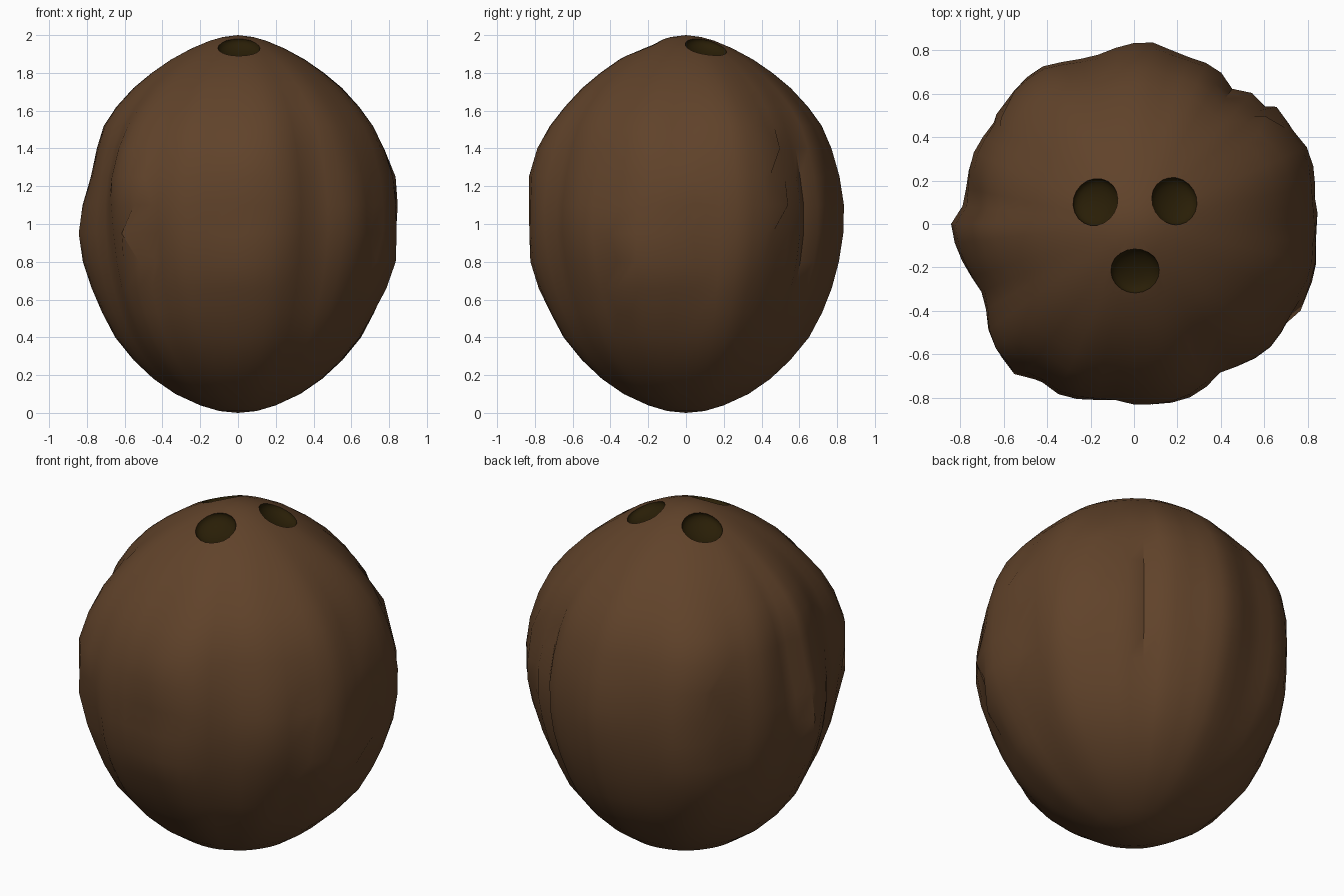
import bpy, bmesh, math
from mathutils import Vector, noise

if "Cube" in bpy.data.objects:
    bpy.data.objects.remove(bpy.data.objects["Cube"])


def material(name, rgb):
    m = bpy.data.materials.new(name)
    m.diffuse_color = (*rgb, 1)
    m.use_nodes = True
    m.node_tree.nodes["Principled BSDF"].inputs["Base Color"].default_value = m.diffuse_color
    return m


husk_brown = material("husk brown", (0.117, 0.055, 0.023))
eye_dark = material("eye dark brown", (0.022, 0.013, 0.002))


def lerp_table(table, t):
    for (a, ra), (b, rb) in zip(table, table[1:]):
        if a <= t <= b:
            return ra + (rb - ra) * (t - a) / (b - a)
    return table[-1][1]


# Side profile: height, radius
profile = [(0.01, 0.10), (0.04, 0.20), (0.10, 0.33), (0.18, 0.445), (0.28, 0.55),
           (0.40, 0.645), (0.53, 0.71), (0.66, 0.76), (0.80, 0.797), (0.95, 0.815),
           (1.10, 0.815), (1.25, 0.797), (1.40, 0.76), (1.52, 0.71), (1.62, 0.64),
           (1.72, 0.55), (1.80, 0.455), (1.87, 0.355), (1.93, 0.245), (1.97, 0.15),
           (1.99, 0.08)]

# Lumpy outline around the widest part
outline = [(.83, 0), (.85, .2), (.85, .33), (.76, .43), (.6, .55), (.58, .60),
           (.45, .63), (.43, .7), (.33, .77), (.2, .8), (.12, .85), (0, .85),
           (-.2, .78), (-.43, .75), (-.52, .68), (-.65, .48), (-.77, .32),
           (-.79, .1), (-.86, 0), (-.83, -.13), (-.69, -.35), (-.68, -.53),
           (-.62, -.64), (-.45, -.73), (-.33, -.83), (-.1, -.81), (.23, -.84),
           (.33, -.78), (.4, -.7), (.6, -.61), (.72, -.45), (.85, -.24)]
polar = sorted((math.atan2(y, x) % math.tau, math.hypot(x, y)) for x, y in outline)
polar.append((math.tau, polar[0][1]))

# Broad swellings and dents: angle in degrees, height, amount
swells = [(180, 1.28, -0.035), (180, 0.95, 0.015), (225, 1.28, 0.035), (225, 0.88, -0.015),
          (270, 1.3, 0.04), (270, 0.78, 0.035), (135, 1.38, 0.035), (135, 0.65, 0.025),
          (0, 1.22, 0.035), (-8, 0.78, 0.035), (45, 1.05, 0.015), (90, 1.05, 0.015),
          (315, 1.0, 0.015)]

# Torn fibre ledges: angle, centre height, half height
ledges = [(-0.5, 0.85, 0.2), (0.05, 0.95, 0.32), (0.64, 1.1, 0.3),
          (2.4, 1.2, 0.25), (4.05, 1.0, 0.2)]
SEG = 60


def wrap(a):
    return (a + math.pi) % math.tau - math.pi


def husk_point(row, i):
    z, r = profile[row]
    a = math.tau * i / SEG
    belly = min(1, r / 0.8) ** 2
    # ridges run upright but wander a little with height
    wander = 0.1 * (z - 1) * noise.noise(Vector((math.cos(a), math.sin(a), z * 0.8)))
    lump = lerp_table(polar, (a + wander) % math.tau) / 0.84 - 1
    n = noise.noise(Vector((3.2 * math.cos(a), 3.2 * math.sin(a), z * 1.8 + 4)))
    r *= 1 + belly * (0.9 * lump + 0.015 * n)
    for deg, height, amount in swells:
        d = wrap(a - math.radians(deg))
        r += amount * math.exp(-(d / 0.25) ** 2 - ((z - height) / 0.2) ** 2)
    # zigzag tears: neighbouring rows slide opposite ways
    for angle, height, half in ledges:
        if abs(wrap(a - angle)) < 0.09 and abs(z - height) < half:
            a += 0.06 * (-1) ** row
            r *= 1.01 + 0.012 * (-1) ** i
            break
    return r * math.cos(a), r * math.sin(a), z


# Husk
bm = bmesh.new()
rows = [[bm.verts.new(husk_point(k, i)) for i in range(SEG)] for k in range(len(profile))]
for lo, hi in zip(rows, rows[1:]):
    for i in range(SEG):
        j = (i + 1) % SEG
        bm.faces.new((lo[i], lo[j], hi[j], hi[i]))
for ring, z in ((rows[0], 0.0), (rows[-1], 2.0)):
    pole = bm.verts.new((0, 0, z))
    for i in range(SEG):
        bm.faces.new((ring[i], ring[(i + 1) % SEG], pole))
bmesh.ops.recalc_face_normals(bm, faces=bm.faces)
mesh = bpy.data.meshes.new("husk")
bm.to_mesh(mesh)
bm.free()
mesh.materials.append(husk_brown)
mesh.materials.append(eye_dark)
husk = bpy.data.objects.new("husk", mesh)
bpy.context.collection.objects.link(husk)

# Three germination eyes: shallow bowls cut into the top
for x, y in ((-0.175, 0.10), (0.185, 0.105), (0.005, -0.215)):
    bpy.ops.mesh.primitive_uv_sphere_add(segments=20, ring_count=12, radius=1,
                                         location=(x, y, 1.932))
    cutter = bpy.context.object
    cutter.name = "eye_cutter"
    cutter.scale = (0.112, 0.112, 0.05)
    normal = Vector((x * 2, y * 2, 1))
    cutter.rotation_euler = normal.to_track_quat('Z', 'Y').to_euler()
    cutter.data.materials.append(eye_dark)
    cutter.hide_render = True
    bpy.context.view_layer.objects.active = husk
    cut = husk.modifiers.new("eye", 'BOOLEAN')
    cut.operation = 'DIFFERENCE'
    cut.solver = 'EXACT'
    cut.material_mode = 'TRANSFER'
    cut.object = cutter
    bpy.ops.object.modifier_apply(modifier=cut.name)
    bpy.data.objects.remove(cutter)

# Smooth shading with sharp tears and eye rims
bpy.ops.object.select_all(action='DESELECT')
husk.select_set(True)
bpy.context.view_layer.objects.active = husk
bpy.ops.object.shade_smooth_by_angle(angle=math.radians(40))
